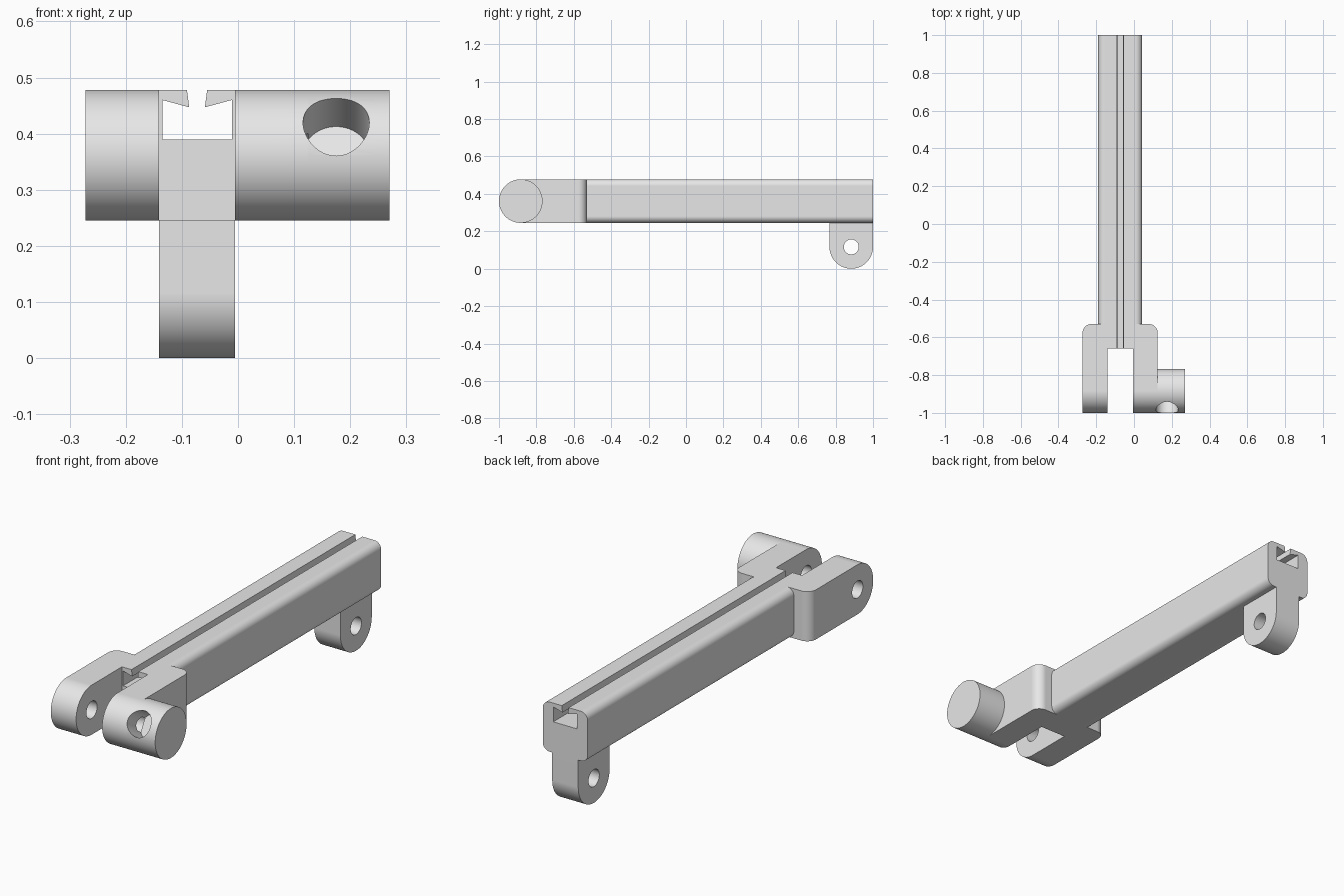
import bpy
import bmesh
from math import cos, sin, pi, radians
from mathutils import Matrix, Vector

cube = bpy.data.objects.get("Cube")
if cube:
    bpy.data.objects.remove(cube, do_unlink=True)

grey = bpy.data.materials.new("light_grey")
grey.use_nodes = True
grey.diffuse_color = (0.8, 0.8, 0.8, 1)
grey.node_tree.nodes["Principled BSDF"].inputs["Base Color"].default_value = (0.8, 0.8, 0.8, 1)

# Shared dimensions
MID = -0.073              # centre line of the rail
LOW, HIGH = 0.245, 0.478  # underside and top of the rail
R = (HIGH - LOW) / 2      # hinge radius
AXIS_Z = LOW + R
PIVOT_Y = -1 + R
FORK_L, FORK_R = 0.125, -0.272
FORK_BACK = -0.53
GAP = 0.0675              # half width of fork gap and hinge tab


def arc(cx, cy, r, start, end, n):
    angles = [radians(start + (end - start) * i / n) for i in range(n + 1)]
    return [(cx + r * cos(a), cy + r * sin(a)) for a in angles]


def extrude(name, profile, axis, a, b):
    """Extrude a profile along x (points are y, z) or along y (points are x, z)."""
    bm = bmesh.new()
    place = (lambda u, v: (a, u, v)) if axis == "x" else (lambda u, v: (u, a, v))
    face = bm.faces.new([bm.verts.new(place(u, v)) for u, v in profile])
    new = bmesh.ops.extrude_face_region(bm, geom=[face])["geom"]
    step = Vector((b - a, 0, 0) if axis == "x" else (0, b - a, 0))
    bmesh.ops.translate(bm, vec=step, verts=[g for g in new if isinstance(g, bmesh.types.BMVert)])
    return finish(name, bm)


def cylinder(name, start, end, r):
    start, end = Vector(start), Vector(end)
    d = end - start
    turn = d.to_track_quat("Z", "Y").to_matrix().to_4x4()
    bm = bmesh.new()
    bmesh.ops.create_cone(bm, cap_ends=True, segments=64, radius1=r, radius2=r, depth=d.length,
                          matrix=Matrix.Translation((start + end) / 2) @ turn)
    return finish(name, bm)


def finish(name, bm):
    bmesh.ops.recalc_face_normals(bm, faces=bm.faces[:])
    mesh = bpy.data.meshes.new(name)
    bm.to_mesh(mesh)
    bm.free()
    mesh.materials.append(grey)
    obj = bpy.data.objects.new(name, mesh)
    bpy.context.collection.objects.link(obj)
    return obj


def select(obj):
    bpy.ops.object.select_all(action="DESELECT")
    obj.select_set(True)
    bpy.context.view_layer.objects.active = obj


def cut(obj, *cutters):
    for cutter in cutters:
        mod = obj.modifiers.new("cut", "BOOLEAN")
        mod.operation, mod.solver, mod.object = "DIFFERENCE", "EXACT", cutter
        select(obj)
        bpy.ops.object.modifier_apply(modifier=mod.name)


# Rail with rounded long edges
c = 0.035
left, right = MID + R - c, MID - R + c
section = (arc(left, HIGH - c, c, 0, 90, 10) + arc(right, HIGH - c, c, 90, 180, 10)
           + arc(right, LOW + c, c, 180, 270, 10) + arc(left, LOW + c, c, 270, 360, 10))
rail = extrude("rail", section, "y", FORK_BACK, 1)

# Fork block with round nose and rounded back corners
side = [(FORK_BACK, LOW), (FORK_BACK, HIGH)] + arc(PIVOT_Y, AXIS_Z, R, 90, 270, 32)
fork = extrude("fork", side, "x", FORK_R, FORK_L)
bm = bmesh.new()
bm.from_mesh(fork.data)
corners = [e for e in bm.edges
           if all(abs(v.co.y - FORK_BACK) < 1e-4 for v in e.verts)
           and abs(e.verts[0].co.z - e.verts[1].co.z) > 0.1]
bmesh.ops.bevel(bm, geom=corners, offset=0.045, segments=10, profile=0.5, affect="EDGES")
bm.to_mesh(fork.data)
bm.free()

# Side drum on the left arm
drum = cylinder("side_drum", (FORK_L, PIVOT_Y, AXIS_Z), (0.27, PIVOT_Y, AXIS_Z), R)

# Hinge tab under the back end
tab_y = 1 - R
tab = extrude("hinge_tab", [(1, LOW), (1 - 2 * R, LOW)] + arc(tab_y, R, R, 180, 360, 32),
              "x", MID - GAP, MID + GAP)

# Cutters: fork gap, undercut slot, pivot holes and angled blind hole
gap = extrude("gap_cutter", [(MID - GAP, 0.1), (MID + GAP, 0.1), (MID + GAP, 0.6), (MID - GAP, 0.6)],
              "y", -1.1, -0.66)
half = [(0.062, 0.39), (0.062, 0.46), (0.014, 0.447), (0.018, HIGH), (0.02, 0.51)]
slot = extrude("slot_cutter", [(MID + u, v) for u, v in half] + [(MID - u, v) for u, v in half[::-1]],
               "y", -1.1, 1.1)
pivot = cylinder("pivot_cutter", (-0.4, PIVOT_Y, AXIS_Z), (FORK_L, PIVOT_Y, AXIS_Z), 0.04)
tab_hole = cylinder("tab_hole_cutter", (-0.4, tab_y, R), (0.3, tab_y, R), 0.04)
tilt = pi / 6
blind = cylinder("blind_hole_cutter", (0.175, PIVOT_Y, AXIS_Z),
                 (0.175, PIVOT_Y - 0.2 * cos(tilt), AXIS_Z + 0.2 * sin(tilt)), 0.059)

cut(rail, slot)
cut(fork, gap, slot, pivot, blind)
cut(drum, blind)
cut(tab, tab_hole)
for cutter in (gap, slot, pivot, tab_hole, blind):
    bpy.data.objects.remove(cutter, do_unlink=True)

# Smooth the round surfaces, keep flat faces and edges crisp
for part in (rail, fork, drum, tab):
    select(part)
    bpy.ops.object.shade_smooth_by_angle(angle=radians(30))
    part.modifiers.new("even_shading", "WEIGHTED_NORMAL").keep_sharp = True
